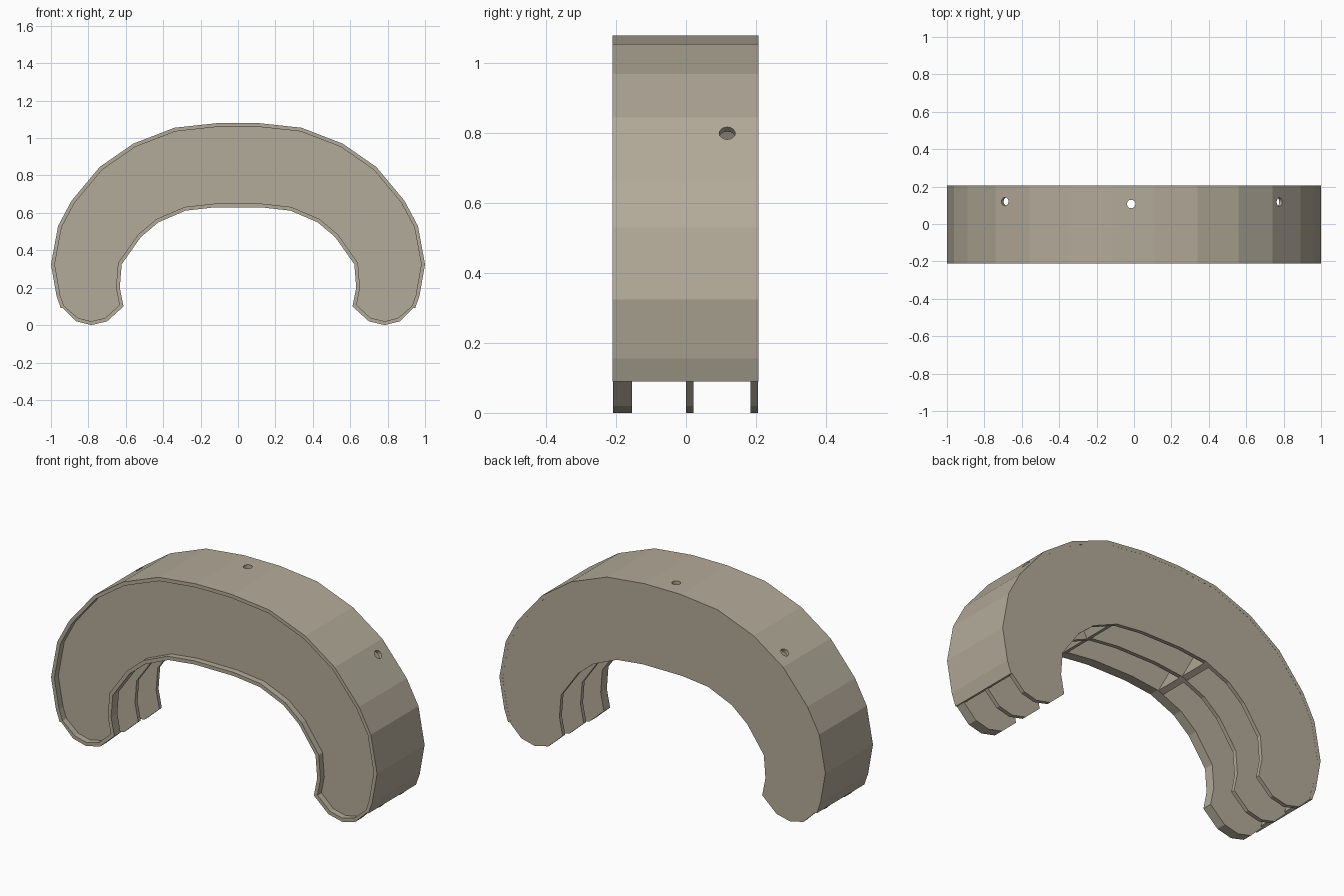
import bpy, bmesh, math
from mathutils import Vector

if "Cube" in bpy.data.objects:
    bpy.data.objects.remove(bpy.data.objects["Cube"])

mat = bpy.data.materials.new("warm_taupe")
mat.diffuse_color = (0.45, 0.405, 0.32, 1)
mat.use_nodes = True
mat.node_tree.nodes["Principled BSDF"].inputs["Base Color"].default_value = mat.diffuse_color

# half profiles (x, z), mirrored to make the arch
ARC = [(0.11, 1.08), (0.34, 1.055), (0.56, 0.97), (0.74, 0.845), (0.89, 0.665),
       (0.962, 0.53), (1.0, 0.325), (0.97, 0.155), (0.947, 0.09)]
TIP = [(0.865, 0.02), (0.785, 0.0), (0.70, 0.02), (0.612, 0.10)]
INNER = [(0.632, 0.2), (0.622, 0.325), (0.52, 0.47), (0.425, 0.55), (0.28, 0.612), (0.12, 0.63)]


def mirrored(half):
    return [(-x, z) for x, z in reversed(half)] + half


def offset(pts, d, closed):
    """Shift a clockwise path towards its right-hand side by d."""
    out, n = [], len(pts)
    for i, p in enumerate(pts):
        p = Vector(p)
        dirs = []
        if closed or i > 0:
            dirs.append((p - Vector(pts[i - 1])).normalized())
        if closed or i < n - 1:
            dirs.append((Vector(pts[(i + 1) % n]) - p).normalized())
        norms = [Vector((t.y, -t.x)) for t in dirs]
        m = sum(norms, Vector((0, 0))).normalized()
        out.append(tuple(p + m * d / max(0.4, m.dot(norms[0]))))
    return out


def finish(name, bm):
    bmesh.ops.recalc_face_normals(bm, faces=bm.faces)
    me = bpy.data.meshes.new(name)
    bm.to_mesh(me)
    bm.free()
    me.materials.append(mat)
    ob = bpy.data.objects.new(name, me)
    bpy.context.collection.objects.link(ob)
    return ob


def plate(name, pts, y0, y1):
    bm = bmesh.new()
    f = bm.faces.new([bm.verts.new((x, y0, z)) for x, z in pts])
    ext = bmesh.ops.extrude_face_region(bm, geom=[f], use_keep_orig=True)
    for v in ext["geom"]:
        if isinstance(v, bmesh.types.BMVert):
            v.co.y = y1
    return finish(name, bm)


def band(name, a, b, y0, y1, closed):
    """Wall of thickness a-b swept along y."""
    bm = bmesh.new()
    rows = [[bm.verts.new((x, y, z)) for x, z in path]
            for path, y in ((a, y0), (a, y1), (b, y1), (b, y0))]
    n = len(a)
    for i in range(n if closed else n - 1):
        j = (i + 1) % n
        for k in range(4):
            r, s = rows[k], rows[(k + 1) % 4]
            bm.faces.new((r[i], r[j], s[j], s[i]))
    if not closed:
        bm.faces.new([r[0] for r in rows])
        bm.faces.new([r[-1] for r in rows])
    return finish(name, bm)


arc = mirrored(ARC)
lower = TIP + INNER
outline = offset(arc, 0.008, False) + lower + [(-x, z) for x, z in reversed(lower)]
full = arc + lower + [(-x, z) for x, z in reversed(lower)]

# three arch plates; the front one sits back behind a thin lip
plate("front_plate", outline, -0.175, -0.155)
plate("middle_plate", outline, 0.0, 0.022)
plate("back_plate", outline, 0.185, 0.2065)
band("front_lip", outline, offset(full, 0.02, True), -0.209, -0.156, True)

# outer shell over the arch
shell = band("outer_shell", arc, offset(arc, 0.02, False), -0.21, 0.207, False)

# cross ribs between the plates
for s, side in ((-1, "left"), (1, "right")):
    pts = [(s * x, z) for x, z in ((0.285, 0.613), (0.315, 0.60), (0.515, 0.975), (0.485, 0.985))]
    plate(side + "_rib", pts, -0.16, 0.19)

# screw holes through the shell
for x, y, z, ang in ((-0.69, 0.12, 0.88, -0.607), (-0.015, 0.107, 1.08, 0), (0.777, 0.118, 0.80, 0.876)):
    bpy.ops.mesh.primitive_cylinder_add(vertices=16, radius=0.023, depth=0.16,
                                        location=(x, y, z), rotation=(0, ang, 0))
    cutter = bpy.context.object
    cutter.name = "hole_cutter"
    cutter.hide_render = True
    cutter.hide_viewport = False
    cutter.display_type = 'WIRE'
    mod = shell.modifiers.new("hole", 'BOOLEAN')
    mod.object = cutter
    mod.operation = 'DIFFERENCE'
    mod.solver = 'EXACT'
